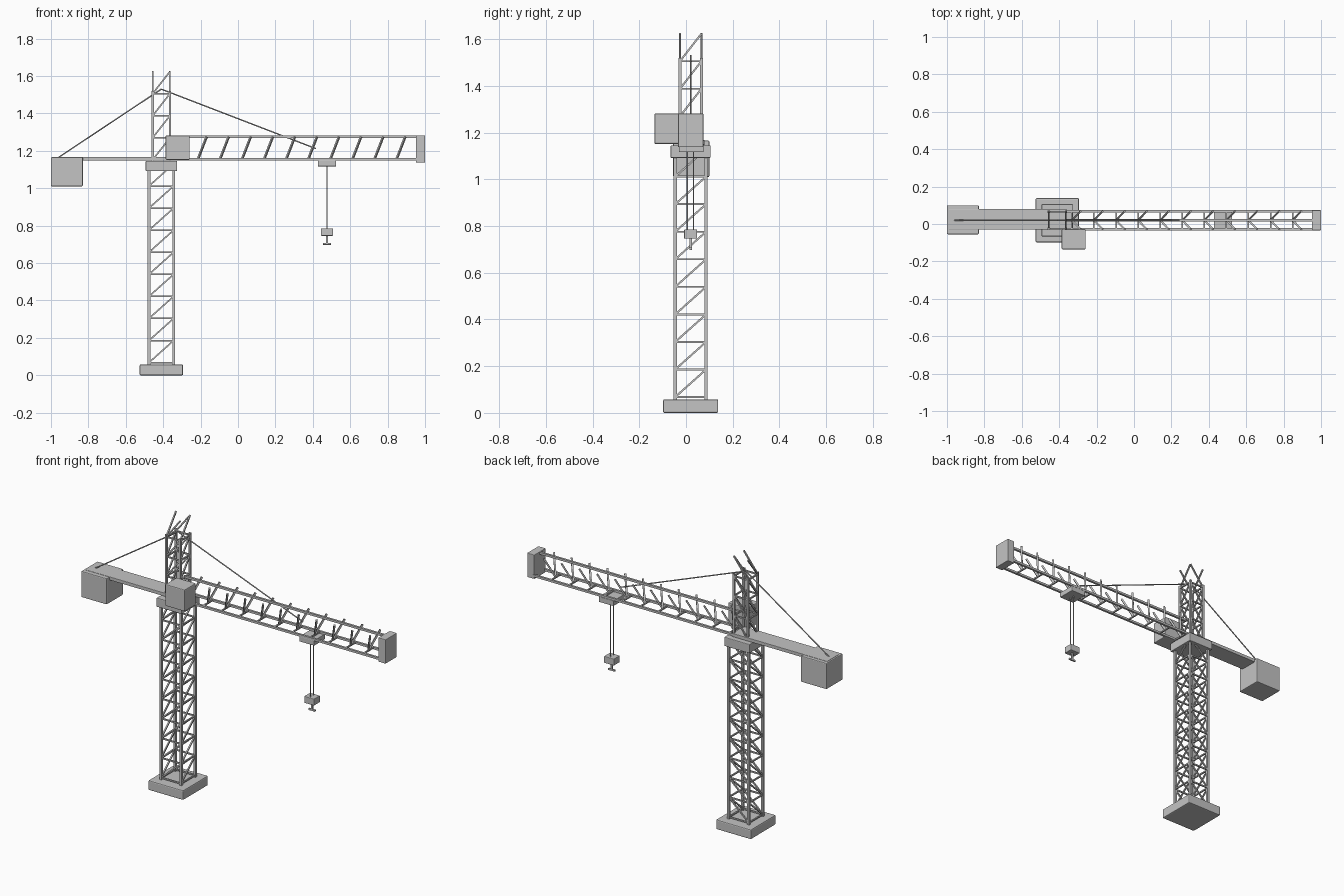
import bpy
import bmesh
from mathutils import Matrix, Vector

if "Cube" in bpy.data.objects:
    bpy.data.objects.remove(bpy.data.objects["Cube"], do_unlink=True)

steel = bpy.data.materials.new("light_grey_steel")
steel.use_nodes = True
GREY = (0.55, 0.55, 0.55, 1)
steel.diffuse_color = GREY
steel.node_tree.nodes["Principled BSDF"].inputs["Base Color"].default_value = GREY

CX, CY = -0.41, 0.02      # tower axis
STEP = 0.118              # length of one truss bay


def finish(name, bm, bevel=0):
    mesh = bpy.data.meshes.new(name)
    bm.to_mesh(mesh)
    bm.free()
    mesh.materials.append(steel)
    obj = bpy.data.objects.new(name, mesh)
    bpy.context.collection.objects.link(obj)
    if bevel:
        mod = obj.modifiers.new("soft_edges", "BEVEL")
        mod.width = bevel
        mod.segments = 2
    return obj


def block(name, low, high, bevel=0.004):
    low, high = Vector(low), Vector(high)
    bm = bmesh.new()
    matrix = Matrix.Translation((low + high) / 2) @ Matrix.Diagonal((*(high - low), 1))
    bmesh.ops.create_cube(bm, size=1, matrix=matrix)
    return finish(name, bm, bevel)


def bar(bm, start, end, width):
    """Square bar between two points."""
    start, end = Vector(start), Vector(end)
    axis = end - start
    turn = axis.to_track_quat("Z", "Y").to_matrix().to_4x4()
    if abs(axis.x) + abs(axis.y) < 1e-5:
        turn = Matrix.Identity(4)
    matrix = (Matrix.Translation((start + end) / 2) @ turn
              @ Matrix.Diagonal((width, width, axis.length, 1)))
    bmesh.ops.create_cube(bm, size=1, matrix=matrix)


def cable(name, start, end, radius=0.0035):
    start, end = Vector(start), Vector(end)
    axis = end - start
    bm = bmesh.new()
    matrix = Matrix.Translation((start + end) / 2) @ axis.to_track_quat("Z", "Y").to_matrix().to_4x4()
    bmesh.ops.create_cone(bm, cap_ends=True, segments=8, radius1=radius,
                          radius2=radius, depth=axis.length, matrix=matrix)
    return finish(name, bm)


def lattice_tower(name, half, bottom, top, first, bays, leg, brace):
    """Four legs with a ring and one diagonal per side in every bay."""
    bm = bmesh.new()
    x0, x1, y0, y1 = CX - half, CX + half, CY - half, CY + half
    for x in (x0, x1):
        for y in (y0, y1):
            bar(bm, (x, y, bottom), (x, y, top), leg)
    for i in range(bays):
        z = first + i * STEP
        for rise in (0, STEP):
            for y in (y0, y1):
                bar(bm, (x0, y, z), (x1, y, z + rise), brace)
            for x in (x0, x1):
                bar(bm, (x, y0, z), (x, y1, z + rise), brace)
    return finish(name, bm)


# Foundation, mast and slewing collar
block("base_slab", (CX - 0.116, CY - 0.118, 0), (CX + 0.116, CY + 0.118, 0.058), 0.006)
lattice_tower("mast", 0.066, 0.05, 1.1, 0.068, 9, 0.014, 0.008)
block("slewing_collar", (CX - 0.084, CY - 0.086, 1.092), (CX + 0.084, CY + 0.086, 1.146))

# Tower head with open diagonals at its tip
lattice_tower("tower_head", 0.046, 1.14, 1.52, 1.152, 4, 0.012, 0.008)

# Counter jib and its weight
block("counter_jib", (-0.99, -0.03, 1.148), (-0.36, 0.08, 1.168), 0.002)
block("counterweight", (-1, -0.055, 1.01), (-0.83, 0.1, 1.166), 0.005)

# Working jib: one upper chord, two lower chords, V braces
jib = bmesh.new()
JIB_START, JIB_END, LOW, HIGH = -0.37, 0.96, 1.156, 1.275
SIDES = (CY - 0.048, CY + 0.048)
bar(jib, (JIB_START, CY, HIGH), (JIB_END, CY, HIGH), 0.013)
for y in SIDES:
    bar(jib, (JIB_START, y, LOW), (JIB_END, y, LOW), 0.013)
for i in range(11):
    x = -0.332 + i * STEP
    bar(jib, (x, SIDES[0], LOW), (x, SIDES[1], LOW), 0.008)
    for y in SIDES:
        bar(jib, (x, CY, LOW), (x + 0.046, y, HIGH), 0.01)
finish("jib_truss", jib)
block("jib_end_plate", (0.952, -0.034, 1.138), (1, 0.074, 1.282), 0.003)

# Operator cabin on the front side
block("cabin", (-0.387, -0.135, 1.152), (-0.258, -0.028, 1.282), 0.005)

# Tie cables from the tower head
cable("rear_tie", (-0.96, CY, 1.165), (CX, CY, 1.53))
cable("front_tie", (CX, CY, 1.53), (0.417, CY, 1.212))

# Trolley, hoist cables and hook
HX = 0.476
block("trolley", (HX - 0.049, -0.03, 1.117), (HX + 0.049, 0.076, 1.149), 0.003)
for side, y in (("front", CY - 0.014), ("back", CY + 0.012)):
    cable(side + "_hoist_cable", (HX, y, 0.78), (HX, y, 1.12), 0.003)
block("hook_block", (HX - 0.033, CY - 0.028, 0.746), (HX + 0.033, CY + 0.028, 0.786), 0.003)
block("hook_stem", (HX - 0.005, CY - 0.005, 0.7), (HX + 0.005, CY + 0.005, 0.75), 0.001)
block("hook_foot", (HX - 0.022, CY - 0.005, 0.698), (HX + 0.022, CY + 0.005, 0.708), 0.001)
